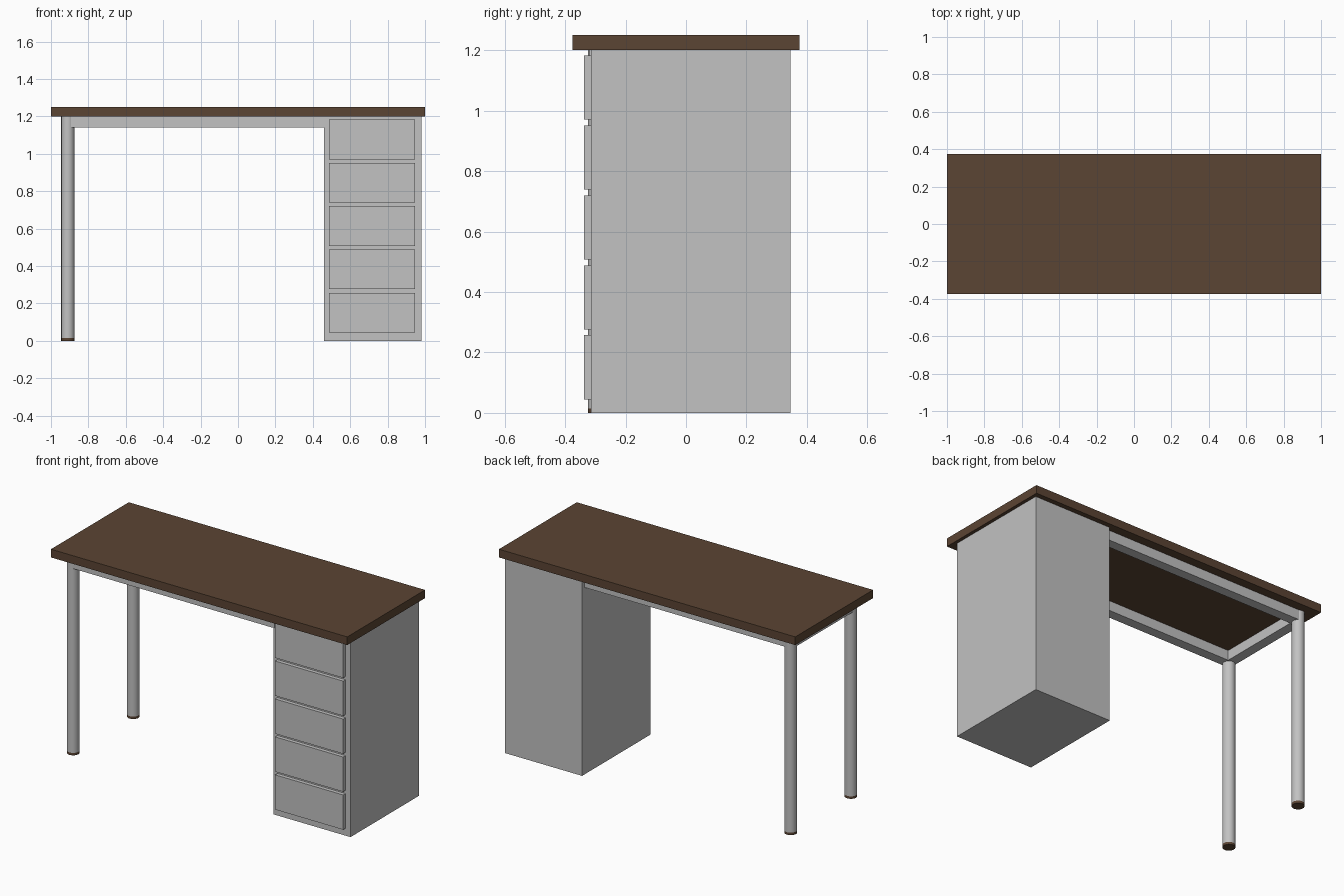
import bpy
import bmesh
from mathutils import Matrix, Vector

old = bpy.data.objects.get("Cube")
if old:
    bpy.data.objects.remove(old, do_unlink=True)


def material(name, color):
    mat = bpy.data.materials.new(name)
    mat.use_nodes = True
    mat.diffuse_color = color
    mat.node_tree.nodes["Principled BSDF"].inputs["Base Color"].default_value = color
    return mat


wood = material("dark brown wood", (0.105, 0.058, 0.033, 1))
grey = material("light grey metal", (0.54, 0.54, 0.54, 1))


def add_object(name, bm, mat):
    mesh = bpy.data.meshes.new(name)
    bm.to_mesh(mesh)
    bm.free()
    mesh.materials.append(mat)
    obj = bpy.data.objects.new(name, mesh)
    bpy.context.collection.objects.link(obj)
    return obj


def box(name, low, high, mat):
    low, high = Vector(low), Vector(high)
    bm = bmesh.new()
    place = Matrix.Translation((low + high) / 2) @ Matrix.Diagonal((*(high - low), 1))
    bmesh.ops.create_cube(bm, size=1, matrix=place)
    return add_object(name, bm, mat)


def cylinder(name, x, y, bottom, top, radius, mat):
    bm = bmesh.new()
    bmesh.ops.create_cone(bm, cap_ends=True, segments=32, radius1=radius, radius2=radius,
                          depth=top - bottom,
                          matrix=Matrix.Translation((x, y, (bottom + top) / 2)))
    for face in bm.faces:
        face.smooth = len(face.verts) == 4
    for edge in bm.edges:
        edge.smooth = all(f.smooth for f in edge.link_faces)
    return add_object(name, bm, mat)


# Tabletop
TOP = 1.2
box("tabletop", (-1, -0.375, TOP), (1, 0.375, 1.25), wood)

# Drawer cabinet with five raised fronts
box("cabinet", (0.46, -0.315, 0), (0.98, 0.345, TOP), grey)
for i in range(5):
    base = 0.045 + i * 0.2315
    box(f"drawer_front_{i + 1}", (0.487, -0.338, base), (0.947, -0.31, base + 0.212), grey)

# Under-top frame of square rails
RAIL = 1.14
LEG_X, LEG_Y, RADIUS = -0.91, 0.29, 0.035
for side, name in ((-1, "front"), (1, "back")):
    y = side * LEG_Y
    box(f"{name}_rail", (LEG_X, y - 0.03, RAIL), (0.47, y + 0.03, TOP), grey)
    # Round legs with brown feet
    cylinder(f"{name}_leg", LEG_X, y, 0.015, TOP, RADIUS, grey)
    cylinder(f"{name}_foot", LEG_X, y, 0, 0.015, RADIUS, wood)
box("side_rail", (LEG_X - 0.03, -LEG_Y, RAIL), (LEG_X + 0.03, LEG_Y, TOP), grey)
